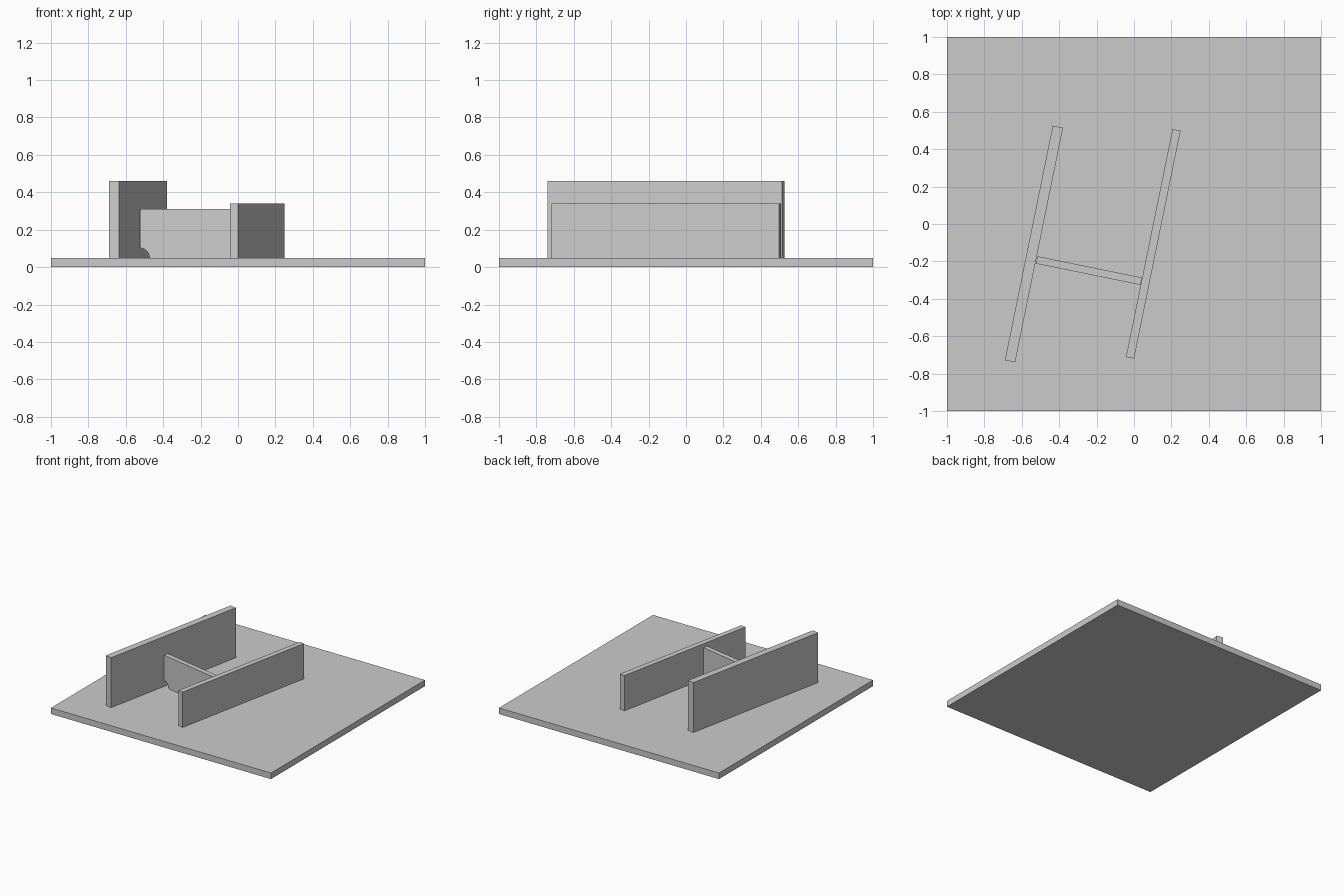
import bpy
import bmesh
from math import atan2, cos, sin, pi

cube = bpy.data.objects.get("Cube")
if cube:
    bpy.data.objects.remove(cube, do_unlink=True)

GREY = 0.6
TILT = -atan2(0.2, 0.98)  # the walls lean clockwise seen from above
BASE_TOP = 0.05

grey = bpy.data.materials.new("light grey")
grey.use_nodes = True
grey.diffuse_color = (GREY, GREY, GREY, 1)
grey.node_tree.nodes["Principled BSDF"].inputs["Base Color"].default_value = (GREY, GREY, GREY, 1)


def panel(name, profile, thickness, location, turn=0.0):
    """Extrude an upright x-z profile along y, centred on its thickness."""
    bm = bmesh.new()
    face = bm.faces.new([bm.verts.new((x, -thickness / 2, z)) for x, z in profile])
    back = bmesh.ops.extrude_face_region(bm, geom=[face])
    verts = [v for v in back["geom"] if isinstance(v, bmesh.types.BMVert)]
    bmesh.ops.translate(bm, verts=verts, vec=(0, thickness, 0))
    bmesh.ops.recalc_face_normals(bm, faces=bm.faces)
    mesh = bpy.data.meshes.new(name)
    bm.to_mesh(mesh)
    bm.free()
    mesh.materials.append(grey)
    obj = bpy.data.objects.new(name, mesh)
    obj.location = location
    obj.rotation_euler.z = turn
    bpy.context.collection.objects.link(obj)
    return obj


def rectangle(width, height):
    w = width / 2
    return [(-w, 0), (w, 0), (w, height), (-w, height)]


# Ground slab
panel("base_plate", rectangle(2, BASE_TOP), 2, (0, 0, 0))

# Two parallel long walls
panel("tall_wall", rectangle(0.056, 0.41), 1.28, (-0.535, -0.107, BASE_TOP), TILT)
panel("low_wall", rectangle(0.044, 0.29), 1.243, (0.103, -0.106, BASE_TOP), TILT)

# Cross wall with a quarter-round notch at its foot, beside the tall wall
half, height, notch, steps = 0.285, 0.26, 0.052, 6
arc = [(-half + notch * sin(a), notch * cos(a))
       for a in (pi / 2 * i / steps for i in range(steps + 1))]
panel("cross_wall", arc + [(half, 0), (half, height), (-half, height)],
      0.04, (-0.241, -0.249, BASE_TOP), TILT)
